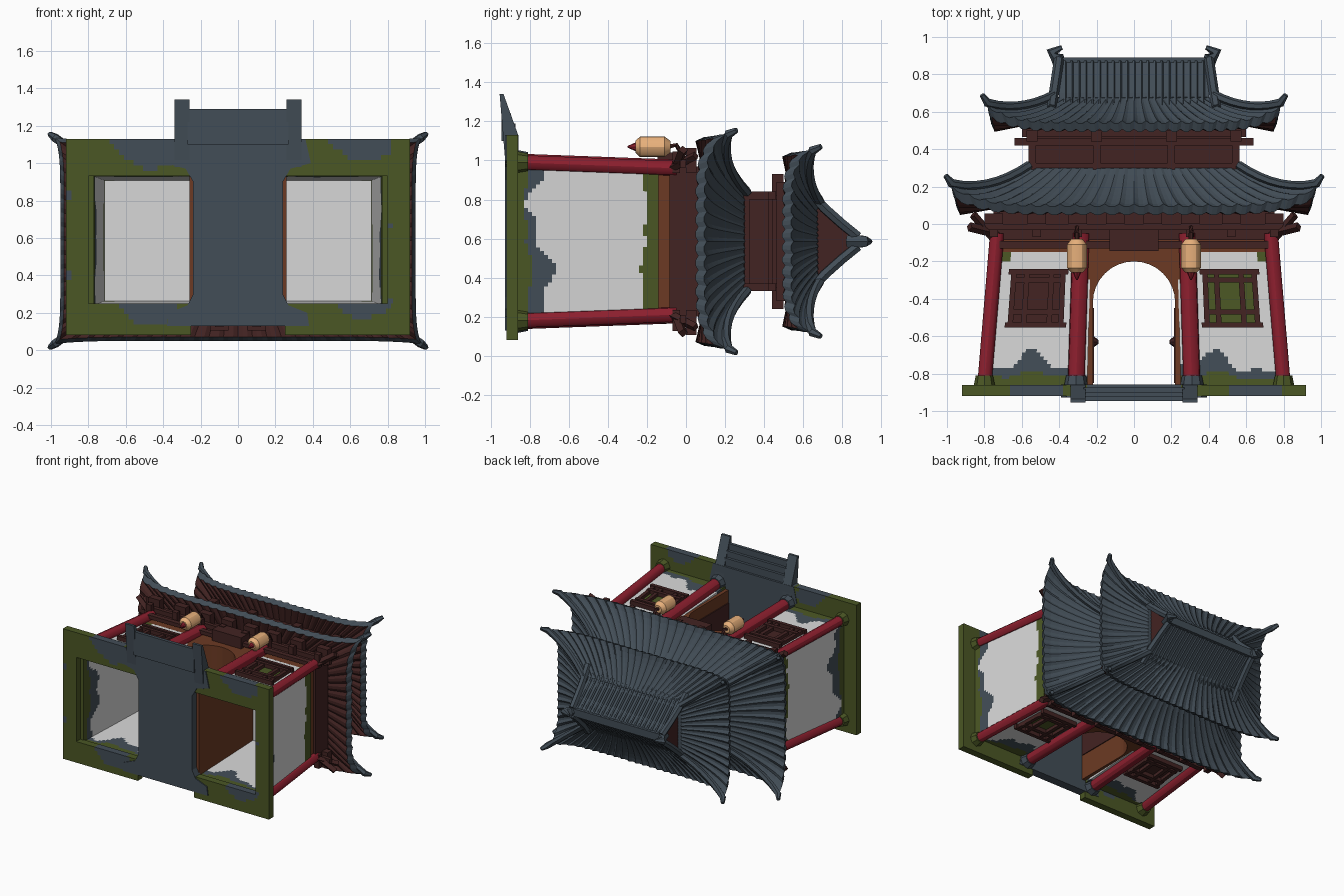
import bpy, bmesh, math
from mathutils import Vector

if "Cube" in bpy.data.objects:
    bpy.data.objects.remove(bpy.data.objects["Cube"])

MID = 0.585  # depth centre of the gatehouse, whose height runs along y


def material(name, *rgb):
    m = bpy.data.materials.new(name)
    m.use_nodes = True
    m.diffuse_color = (*rgb, 1)
    m.node_tree.nodes["Principled BSDF"].inputs["Base Color"].default_value = (*rgb, 1)
    return m


SLATE = material("slate", 0.055, 0.075, 0.095)
WOOD = material("dark_red_wood", 0.055, 0.017, 0.016)
RED = material("red_paint", 0.27, 0.014, 0.028)
BROWN = material("orange_brown_wood", 0.15, 0.042, 0.017)
MOSS = material("moss", 0.07, 0.095, 0.018)
PLASTER = material("plaster", 0.68, 0.68, 0.68)
PAPER = material("lantern_paper", 0.85, 0.46, 0.21)


def finish(bm, name, mats, smooth=False):
    bmesh.ops.recalc_face_normals(bm, faces=bm.faces)
    me = bpy.data.meshes.new(name)
    bm.to_mesh(me)
    bm.free()
    for m in mats:
        me.materials.append(m)
    for p in me.polygons:
        p.use_smooth = smooth
    ob = bpy.data.objects.new(name, me)
    bpy.context.collection.objects.link(ob)
    return ob


def taper(v):
    # walls and posts lean inwards towards the eaves
    k = (v.y + 0.86) / 0.76
    return Vector((v.x * (1 - 0.08 * k), v.y, MID + (v.z - MID) * (1 - 0.07 * k)))


def box(name, x, y, z, mat, lean=False, cell=0, rule=None, mats=None):
    bm = bmesh.new()
    bmesh.ops.create_cube(bm, size=1)
    spans = [sorted(s) for s in (x, y, z)]
    for v in bm.verts:
        v.co = [a + (b - a) * (c + 0.5) for (a, b), c in zip(spans, v.co)]
    for i, (a, b) in enumerate(spans if cell else []):
        n = int((b - a) / cell) if b - a > 0.07 else 0
        for j in range(1, n):
            co, no = Vector(), Vector()
            co[i], no[i] = a + (b - a) * j / n, 1
            bmesh.ops.bisect_plane(bm, geom=bm.verts[:] + bm.edges[:] + bm.faces[:],
                                   plane_co=co, plane_no=no)
    if rule:
        for f in bm.faces:
            f.material_index = rule(f.calc_center_median())
    if lean:
        for v in bm.verts:
            v.co = taper(v.co)
    return finish(bm, name, mats or [mat])


def prism(name, pts, place, a, b, mats, rule=None):
    # extrude an outline between two offsets; place maps (p, q, offset) to space
    bm = bmesh.new()
    lo = [bm.verts.new(place(p, q, a)) for p, q in pts]
    hi = [bm.verts.new(place(p, q, b)) for p, q in pts]
    bm.faces.new(lo)
    bm.faces.new(hi)
    for i in range(len(pts)):
        j = (i + 1) % len(pts)
        bm.faces.new((lo[i], lo[j], hi[j], hi[i]))
    bm.normal_update()
    for f in bm.faces:
        f.material_index = rule(f.normal) if rule else 0
    return finish(bm, name, mats)


def tube(name, pts, radii, mat, sides=8):
    bm = bmesh.new()
    pts = [Vector(p) for p in pts]
    rings = []
    for i, p in enumerate(pts):
        d = (pts[min(i + 1, len(pts) - 1)] - pts[max(i - 1, 0)]).normalized()
        u = d.cross(Vector((0, 0, 1)) if abs(d.z) < 0.8 else Vector((1, 0, 0))).normalized()
        w = d.cross(u)
        r = radii[i] if isinstance(radii, (list, tuple)) else radii
        rings.append([bm.verts.new(p + r * (u * math.cos(t) + w * math.sin(t)))
                      for t in (math.tau * k / sides for k in range(sides))])
    for r, q in zip(rings, rings[1:]):
        for k in range(sides):
            bm.faces.new((r[k], r[k - 1], q[k - 1], q[k]))
    bm.faces.new(rings[0])
    bm.faces.new(rings[-1])
    ob = finish(bm, name, [mat], sides > 5)
    if sides > 5:
        for o in bpy.context.selected_objects:
            o.select_set(False)
        ob.select_set(True)
        bpy.context.view_layer.objects.active = ob
        bpy.ops.object.shade_smooth_by_angle()
    return ob


def roof(name, eave_size, eave, top_size, top, under_size, lift):
    # curved hip roof with ribbed tiles, upswept corners and a timber underside
    def ring(hx, hz, y, up, rib):
        out = []
        corners = [(-1, -1), (1, -1), (1, 1), (-1, 1)]
        for i, (ax, az) in enumerate(corners):
            bx, bz = corners[(i + 1) % 4]
            n = 72 if i % 2 == 0 else 42
            for k in range(n):
                t = k / n
                u = abs(2 * t - 1)
                px, pz = ax + (bx - ax) * t, az + (bz - az) * t
                push = 1 + 0.3 * up * u ** 8
                ridge = rib * (1 if k % 3 == 0 else -1)
                out.append((px * hx * push, y + up * u ** 7 + ridge, MID + pz * hz * push))
        return out

    rows = [ring(*under_size, eave + 0.03, 0, 0.004),
            ring(eave_size[0] - 0.02, eave_size[1] - 0.02, eave, lift * 0.8, 0.007)]
    steps = 7
    for k in range(steps + 1):
        s = k / steps
        hx, hz = [e + (t - e) * s for e, t in zip(eave_size, top_size)]
        y = eave + 0.045 + (top - eave - 0.045) * s ** 1.35
        rows.append(ring(hx, hz, y, lift * (1 - s) ** 2, 0.007 * (1 - 0.6 * s)))
    bm = bmesh.new()
    verts = [[bm.verts.new(p) for p in r] for r in rows]
    for i, (r, q) in enumerate(zip(verts, verts[1:])):
        for k in range(len(r)):
            f = bm.faces.new((r[k - 1], r[k], q[k], q[k - 1]))
            f.material_index = 1 if i == 0 else 0
    bm.faces.new(verts[0]).material_index = 1
    bm.faces.new(verts[-1])
    finish(bm, name, [SLATE, WOOD])
    # ridge along each hip, ending in a raised tip
    for c, start in enumerate((0, 72, 114, 186)):
        path = [Vector(r[start]) + Vector((0, 0.012, 0)) for r in rows[2:]]
        out = (path[0] - path[1]).normalized()
        tip = path[0] + out * 0.035 + Vector((0, 0.035, 0))
        tube(f"{name}_hip_ridge_{c}", [tip] + path, [0.014] + [0.024] * len(path), SLATE, 6)


# Roofs
roof("lower_roof", (0.95, 0.535), 0.055, (0.56, 0.25), 0.3, (0.74, 0.38), 0.1)
roof("upper_roof", (0.765, 0.455), 0.5, (0.43, 0.2), 0.675, (0.58, 0.28), 0.085)

# Gabled crown of the upper roof with tile ribs
slope = [(0.27, 0.61), (0.17, 0.7), (0.09, 0.79), (0.025, 0.87)]
outline = slope + [(-p, q) for p, q in reversed(slope)]
prism("roof_crown", outline, lambda p, q, o: (o, q, MID + p), -0.4, 0.4, [SLATE, WOOD],
      lambda n: int(abs(n.x) > 0.9))
for s, side in ((1, "front"), (-1, "back")):
    for k in range(-10, 11):
        tube(f"{side}_tile_rib_{k + 10}", [(k * 0.037, q, MID + s * p) for p, q in slope], 0.009, SLATE, 5)
    for e in (1, -1):
        tube(f"{side}_gable_ridge_{e + 1}", [(e * (0.44 - 0.15 * (q - 0.61)), q + 0.01, MID + s * p)
                                             for p, q in slope], 0.027, SLATE, 6)
box("main_ridge", (-0.4, 0.4), (0.85, 0.89), (MID - 0.03, MID + 0.03), SLATE)
for e in (1, -1):
    tube(f"ridge_finial_{e + 1}", [(e * 0.39, 0.83, MID), (e * 0.41, 0.89, MID), (e * 0.44, 0.92, MID),
                                   (e * 0.385, 0.945, MID)], [0.035, 0.036, 0.03, 0.012], SLATE, 6)

# Upper storey with posts, rails and brackets
box("upper_storey", (-0.54, 0.54), (0.06, 0.54), (MID - 0.235, MID + 0.235), WOOD)
for s in (1, -1):
    z = MID + s * 0.235
    for x in (-0.545, -0.2, 0.2, 0.545):
        box("upper_post", (x - 0.02, x + 0.02), (0.28, 0.52), (z - 0.02, z + 0.02), WOOD)
        box("upper_bracket", (x - 0.03, x + 0.03), (0.44, 0.5), (z, z + s * 0.11), WOOD)
    for y in (0.3, 0.42):
        box("upper_rail", (-0.57, 0.57), (y, y + 0.025), (z - 0.015, z + 0.02), WOOD)
        box("upper_side_rail", (s * 0.53, s * 0.56), (y, y + 0.025), (0.34, 0.83), WOOD)
box("upper_bracket_course", (-0.6, 0.6), (0.465, 0.53), (0.28, 0.89), WOOD)
for z in (0.35, 0.82):
    box("upper_cross_arm", (-0.64, 0.64), (0.42, 0.46), (z - 0.02, z + 0.02), WOOD)

# Beams and bracket course below the lower eaves
box("tie_beam", (-0.735, 0.735), (-0.15, -0.08), (0.225, 0.945), BROWN)
box("bracket_course", (-0.75, 0.75), (-0.085, 0.08), (0.2, 0.97), WOOD)
for s in (1, -1):
    z = MID + s * 0.4
    box("eave_beam", (-0.84, 0.84), (-0.03, 0.0), (z - 0.02, z + 0.02), WOOD)
    box("lintel", (-0.74, 0.74), (-0.13, -0.09), (z - 0.02, z + 0.01), WOOD)
    for x in (-0.75, -0.52, -0.3, -0.1, 0.1, 0.3, 0.52, 0.75):
        box("bracket_arm", (x - 0.022, x + 0.022), (-0.07, -0.03), (z - s * 0.05, z + s * 0.06), WOOD)
        box("bracket_cap", (x - 0.05, x + 0.05), (0.0, 0.055), (z - s * 0.05, z + s * 0.08), WOOD)
    for e in (1, -1):
        tube("corner_arm", [(e * 0.7, -0.06, MID + s * 0.35), (e * 0.88, -0.015, MID + s * 0.47)], 0.025, WOOD, 4)
        tube("corner_strut", [(e * 0.74, -0.09, MID + s * 0.37), (e * 0.86, 0.05, MID + s * 0.44)], 0.022, WOOD, 4)
box("name_plaque", (-0.13, 0.13), (-0.145, -0.03), (0.95, 1.04), WOOD)


# Weathering rules: damp stone and moss near the ground, moss under the beams
def wall_rule(c):
    wave = math.sin(c.x * 13 + c.z * 9) + 0.5 * math.sin(c.x * 31 - c.z * 27 + 1)
    if c.y < -0.81 + 0.02 * wave:
        return 2
    if c.y < -0.745 + 0.055 * wave:
        return 1
    return 2 if c.y > -0.215 - 0.012 * wave and abs(c.x) > 0.7 else 0


def base_rule(c):
    return int(math.sin(c.x * 11 + 1) + math.sin(c.z * 15 + c.x * 5) + math.sin(c.y * 60) * 0.3 > 0.75)


WALLS, STONE = [PLASTER, SLATE, MOSS], [MOSS, SLATE]
for e, side in ((1, "left"), (-1, "right")):
    # Plaster rooms, open underneath
    for s, face in ((1, "front"), (-1, "back")):
        z = MID + s * 0.385
        box(f"{side}_{face}_wall", (e * 0.25, e * 0.81), (-0.87, -0.14), (z - s * 0.04, z), PLASTER,
            True, 0.02, wall_rule, WALLS)
        # Window with frame, panel and lattice
        box(f"{side}_{face}_window_panel", (e * 0.4, e * 0.68), (-0.53, -0.26), (z - s * 0.02, z + s * 0.004),
            MOSS if e > 0 else WOOD, True)
        for x in (0.405, 0.47, 0.61, 0.685):
            box(f"{side}_{face}_window_bar", (e * (x - 0.015), e * (x + 0.015)), (-0.53, -0.26), (z, z + s * 0.03), WOOD, True)
        for y in (-0.54, -0.47, -0.3, -0.255):
            wide = 0.015 if y in (-0.54, -0.255) else 0
            box(f"{side}_{face}_window_rail", (e * (0.39 - wide), e * (0.7 + wide)), (y - 0.014, y + 0.014),
                (z, z + s * 0.036), WOOD, True)
        # Red posts on stone feet
        for x, r in ((0.8, 0.038), (0.31, 0.045)):
            ends = [taper(Vector((e * x, y, MID + s * 0.405))) for y in (-0.86, -0.05)]
            tube(f"{side}_{face}_post", ends, r, RED, 12)
            foot = ends[0]
            tube(f"{side}_{face}_post_foot", [foot, foot + Vector((0, 0.05, 0))], [r + 0.018, r + 0.008],
                 MOSS if x > 0.5 else SLATE, 8)
        # Foundation frame
        zs = (0.93, 1.13) if s > 0 else (0.08, 0.25)
        box(f"{side}_{face}_base", (e * 0.25, e * 0.92), (-0.92, -0.862), zs, MOSS, False, 0.025, base_rule, STONE)
    box(f"{side}_side_wall", (e * 0.77, e * 0.81), (-0.87, -0.14), (0.21, 0.96), PLASTER, True, 0.02, wall_rule, WALLS)
    box(f"{side}_side_base", (e * 0.8, e * 0.92), (-0.92, -0.862), (0.25, 0.93), MOSS, False, 0.025, base_rule, STONE)
    box(f"{side}_ceiling", (e * 0.24, e * 0.74), (-0.18, -0.15), (0.24, 0.93), PLASTER)
    # Door leaf with handle inside the passage
    box(f"{side}_door", (e * 0.213, e * 0.222), (-0.85, -0.45), (0.42, 0.85), WOOD)
    tube(f"{side}_door_handle", [(e * 0.222, -0.63, 0.65), (e * 0.19, -0.63, 0.65)], [0.035, 0.01], WOOD)
    # Lantern on a curved hook
    lx, lz = e * 0.305, 1.07
    tube(f"{side}_lantern", [(lx, y, lz) for y in (-0.26, -0.235, -0.11, -0.08)], [0.03, 0.053, 0.053, 0.03], PAPER, 12)
    tube(f"{side}_lantern_tassel", [(lx, -0.255, lz), (lx, -0.3, lz)], [0.024, 0.004], RED)
    tube(f"{side}_lantern_hook", [(lx, -0.09, lz), (lx, -0.05, lz + 0.01), (lx, -0.02, 1.03), (lx, -0.02, 0.96)],
         0.013, WOOD, 6)
    # Sloping stair cheek
    prism(f"{side}_stair_cheek", [(0.98, -0.925), (0.98, -0.855), (1.13, -0.86), (1.34, -0.935), (1.34, -0.955)],
          lambda p, q, o: (o, q, p), e * 0.26, e * 0.34, [SLATE])

# Arched passage through the middle
arc = [(0.22 * math.cos(t), -0.42 + 0.22 * math.sin(t)) for t in (math.pi * k / 16 for k in range(17))]
prism("passage_arch", [(0.26, -0.1), (0.26, -0.87), (0.22, -0.87)] + arc + [(-0.22, -0.87), (-0.26, -0.87), (-0.26, -0.1)],
      lambda p, q, o: (p, q, o), 0.22, 0.95, [BROWN])

# Paved path, flared at both ends, and front steps
half = [(0.38, 0.13), (0.37, 0.2), (0.27, 0.24), (0.24, 0.3), (0.24, 0.9), (0.28, 0.97), (0.39, 1.0), (0.36, 1.13)]
prism("paved_path", half + [(-p, q) for p, q in reversed(half)], lambda p, q, o: (p, o, q), -0.928, -0.858, [SLATE])
for k in range(3):
    box(f"front_step_{k}", (-0.27, 0.27), (-0.945, -0.875 - 0.022 * k), (1.1, 1.19 + 0.05 * k), SLATE)
